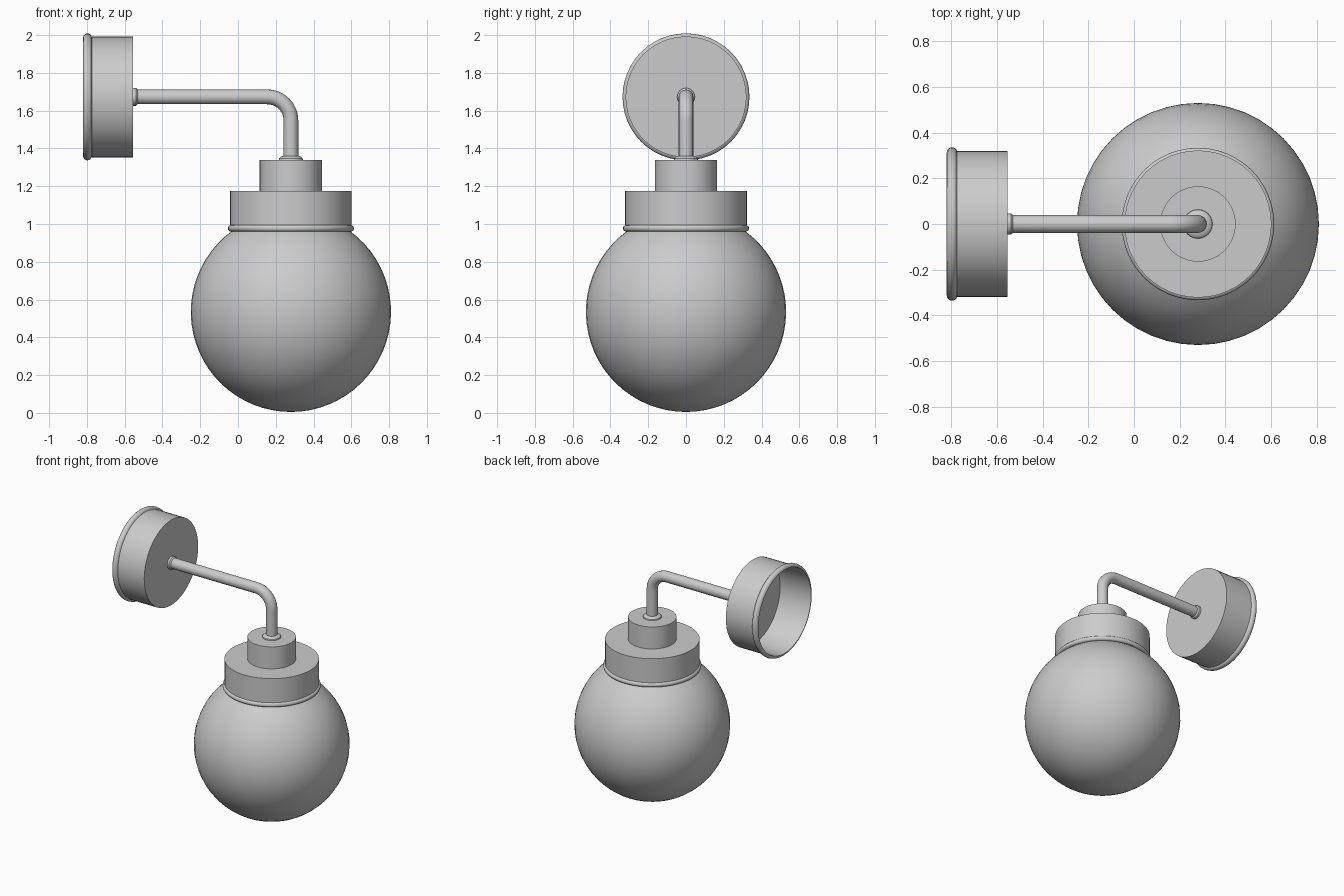
import bpy, bmesh, math
from mathutils import Matrix, Vector

if "Cube" in bpy.data.objects:
    bpy.data.objects.remove(bpy.data.objects["Cube"])

AX = 0.28      # x of the lamp's vertical axis
ARM_Z = 1.673  # height of the wall cup and arm


def lathe(name, profile, matrix, segments=48):
    """Revolve (radius, height) points about local z."""
    bm = bmesh.new()
    verts = [bm.verts.new((r, 0, z)) for r, z in profile]
    edges = [bm.edges.new(p) for p in zip(verts, verts[1:])]
    bmesh.ops.spin(bm, geom=verts + edges, axis=(0, 0, 1), cent=(0, 0, 0),
                   angle=2 * math.pi, steps=segments, use_duplicate=False)
    bmesh.ops.remove_doubles(bm, verts=bm.verts, dist=1e-5)
    bmesh.ops.recalc_face_normals(bm, faces=bm.faces)
    mesh = bpy.data.meshes.new(name)
    bm.to_mesh(mesh)
    bm.free()
    obj = bpy.data.objects.new(name, mesh)
    bpy.context.collection.objects.link(obj)
    obj.matrix_world = matrix
    bpy.ops.object.select_all(action='DESELECT')
    obj.select_set(True)
    bpy.context.view_layer.objects.active = obj
    bpy.ops.object.shade_smooth_by_angle(angle=math.radians(35))
    return obj


def arc(cx, cz, r, a0, a1, n):
    """Points on an arc, angles in degrees."""
    return [(cx + r * math.cos(math.radians(a0 + (a1 - a0) * i / n)),
             cz + r * math.sin(math.radians(a0 + (a1 - a0) * i / n)))
            for i in range(n + 1)]


def cup(radius, depth, bead):
    """Thin-walled cup, closed at the top, with a rolled bead on its open rim."""
    t = 0.01
    return ([(0, depth), (radius, depth), (radius, 2 * bead)]
            + arc(radius - bead * 0.3, bead, bead, 80, -90, 8)
            + [(radius - t, bead * 0.4), (radius - t, depth - t), (0, depth - t)])


upright = Matrix.Translation((AX, 0, 0))
sideways = Matrix.Rotation(math.pi / 2, 4, 'Y')  # local z points along +x

# Glass globe, open at the top with a short neck inside the cap
globe = arc(0, 0.535, 0.53, -90, 54, 26)
globe[0] = (0, 0.005)
lathe("glass_globe", globe + [(0.305, 1.03)], upright)

# Lamp cap and socket cylinder above it
lathe("globe_cap", cup(0.322, 0.215, 0.017),
      Matrix.Translation((AX, 0, 0.96)))
lathe("socket_housing", [(0.165, 1.17), (0.165, 1.34), (0, 1.34)], upright)

# Wall cup, open towards the wall
lathe("wall_cup", cup(0.32, 0.265, 0.023),
      Matrix.Translation((-0.82, 0, ARM_Z)) @ sideways)

# Small collars at both ends of the arm
lathe("lower_collar", [(0.065, 1.335), (0.062, 1.348), (0.05, 1.358), (0.038, 1.36)],
      upright, 24)
lathe("wall_collar", [(0.047, 0), (0.047, 0.018), (0.038, 0.027)],
      Matrix.Translation((-0.557, 0, ARM_Z)) @ sideways, 24)

# Bent tube arm
bend = 0.125
path = ([(-0.56, ARM_Z)] + arc(AX - bend, ARM_Z - bend, bend, 90, 0, 12)
        + [(AX, 1.335)])
curve = bpy.data.curves.new("arm", 'CURVE')
curve.dimensions = '3D'
curve.bevel_depth = 0.039
curve.bevel_resolution = 6
spline = curve.splines.new('POLY')
spline.points.add(len(path) - 1)
for point, (x, z) in zip(spline.points, path):
    point.co = (x, 0, z, 1)
spline.use_smooth = True
bpy.context.collection.objects.link(bpy.data.objects.new("arm", curve))
